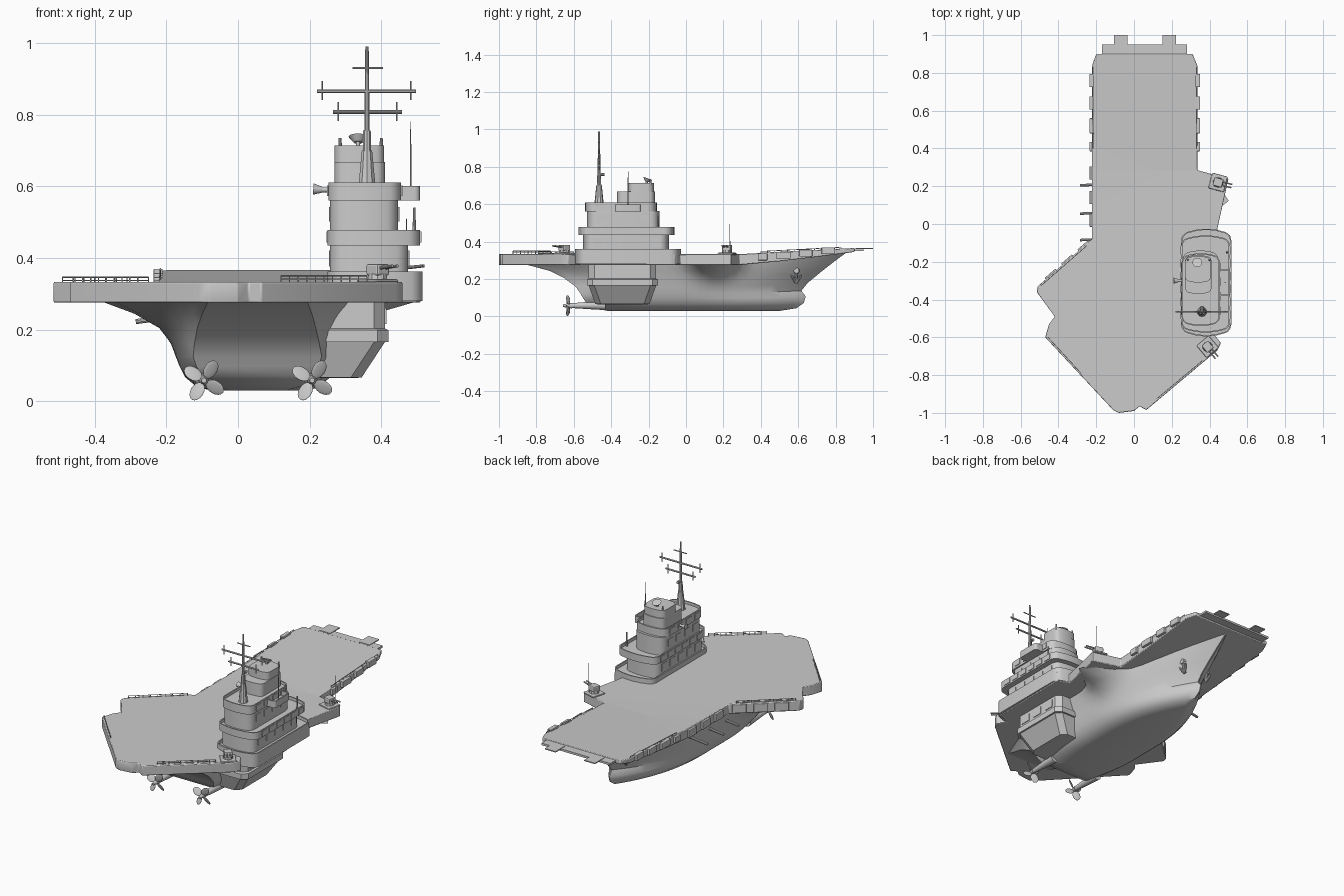
import bpy, bmesh
from math import sin, cos, pi, exp, radians
from mathutils import Vector, Matrix

if "Cube" in bpy.data.objects:
    bpy.data.objects.remove(bpy.data.objects["Cube"])

CX = 0.055  # hull centreline


def finish(name, bm, smooth=True, bevel=0):
    bmesh.ops.recalc_face_normals(bm, faces=bm.faces)
    me = bpy.data.meshes.new(name)
    bm.to_mesh(me)
    bm.free()
    ob = bpy.data.objects.new(name, me)
    bpy.context.collection.objects.link(ob)
    if bevel:
        m = ob.modifiers.new("bevel", 'BEVEL')
        m.width, m.segments, m.limit_method = bevel, 2, 'ANGLE'
    if smooth:
        bpy.ops.object.select_all(action='DESELECT')
        ob.select_set(True)
        bpy.context.view_layer.objects.active = ob
        bpy.ops.object.shade_smooth_by_angle(angle=radians(35))
    return ob


def boxes(name, items, bevel=0):
    """items: (centre, size, z rotation)"""
    bm = bmesh.new()
    for c, s, a in items:
        bmesh.ops.create_cube(bm, size=1, matrix=Matrix.Translation(c) @ Matrix.Rotation(a, 4, 'Z') @ Matrix.Diagonal((*s, 1)))
    return finish(name, bm, False, bevel)


def tubes(name, items, n=10):
    """items: (start, end, start radius, end radius)"""
    bm = bmesh.new()
    for p, q, r1, r2 in items:
        p, q = Vector(p), Vector(q)
        d = q - p
        M = Matrix.Translation((p + q) / 2) @ d.to_track_quat('Z', 'Y').to_matrix().to_4x4()
        bmesh.ops.create_cone(bm, cap_ends=True, segments=n, radius1=r1, radius2=r2, depth=d.length, matrix=M)
    return finish(name, bm)


def extrude(bm, pts, z0, z1):
    f = bm.faces.new([bm.verts.new((x, y, z0)) for x, y in pts])
    top = bmesh.ops.extrude_face_region(bm, geom=[f])['geom']
    for v in [g for g in top if isinstance(g, bmesh.types.BMVert)]:
        v.co.z = z1
    return [g for g in top if isinstance(g, bmesh.types.BMFace)]


# flight deck: outline slab, sloping up toward the bow
outline = [(-0.2, 0.9), (-0.222, 0.84), (-0.222, -0.08), (-0.51, -0.33), (-0.515, -0.36), (-0.42, -0.49), (-0.45, -0.53),
           (-0.47, -0.6), (-0.11, -0.985), (-0.08, -1), (0, -0.99), (0.03, -0.965), (0.065, -0.985), (0.44, -0.67),
           (0.46, -0.63), (0.42, -0.58), (0.5, -0.56), (0.51, -0.06), (0.44, -0.03), (0.5, 0.24), (0.335, 0.285),
           (0.335, 0.84), (0.31, 0.9)]
bm = bmesh.new()
extrude(bm, outline, 0.275, 0.333)
for y in (0.28, 0.5, 0.7):
    bmesh.ops.bisect_plane(bm, geom=bm.verts[:] + bm.edges[:] + bm.faces[:], plane_co=(0, y, 0), plane_no=(0, 1, 0))


def rise(y, top):
    u = max(0, (y - 0.28) / 0.62)
    return 0.033 * u if top else 0.07 * u ** 1.2


for v in bm.verts:
    v.co.z += rise(v.co.y, v.co.z > 0.3)
finish("flight_deck", bm, True, 0.004)
boxes("bow_ramp", [((CX, 0.92, 0.357), (0.45, 0.06, 0.012), 0)] +
      [((x, 0.955, 0.363), (0.07, 0.09, 0.006), 0) for x in (-0.07, 0.187)])

# hull: lofted waterlines (height fraction, stern y, bow y, half width, stern fullness)
levels = [(0, -0.42, 0.5, 0.13, .6), (0.05, -0.48, 0.59, 0.17, .7), (0.15, -0.53, 0.63, 0.2, .75), (0.27, -0.55, 0.64, 0.215, .78),
          (0.38, -0.565, 0.617, 0.225, .78), (0.52, -0.59, 0.65, 0.235, .72), (0.7, -0.65, 0.72, 0.245, .65),
          (0.86, -0.73, 0.79, 0.26, .57), (1.0, -0.86, 0.86, 0.27, .5)]
N = 28


def hull_point(lv, s, side):
    t, ys, yb, hw, full = lv
    y = ys + (yb - ys) * s
    w = 1.0
    if s < 0.3:
        w = full + (1 - full) * sin(s / 0.3 * pi / 2)
    if s > 0.45:
        w = 1 - ((s - 0.45) / 0.55) ** (2.3 - 0.6 * t)
    x = hw * w + 0.003
    if side < 0:
        x += 0.17 * t ** 4 * exp(-((y + 0.42) / 0.17) ** 2)
    else:
        x += 0.2 * t ** 6 * exp(-((y - 0.14) / 0.1) ** 2)
    return (CX + side * x, y, 0.03 + t * (0.249 + rise(y, False)))


bm = bmesh.new()
rows = [[bm.verts.new(hull_point(lv, i / N, -1)) for i in range(N + 1)] +
        [bm.verts.new(hull_point(lv, i / N, 1)) for i in range(N, -1, -1)] for lv in levels]
for a, b in zip(rows, rows[1:]):
    for i in range(len(a)):
        j = (i + 1) % len(a)
        bm.faces.new((a[i], a[j], b[j], b[i]))
for r in (rows[0], rows[-1]):
    for i in range(N):
        bm.faces.new((r[i], r[i + 1], r[-2 - i], r[-1 - i]))
finish("hull", bm)

# starboard bulge below the island
bm = bmesh.new()
prof = [(0.33, 0.065, 0.05), (0.345, 0.066, 0.035), (0.41, 0.165, 0), (0.42, 0.165, -0.01), (0.42, 0.198, -0.01), (0.41, 0.203, 0), (0.41, 0.28, 0)]
rows = [[bm.verts.new(p) for p in ((0.22, -0.52 + d, z), (x - 0.03, -0.52 + d, z), (x, -0.49 + d, z), (x, -0.19 - d, z),
                                   (x - 0.03, -0.16 - d, z), (0.22, -0.16 - d, z))] for x, z, d in prof]
for a, b in zip(rows, rows[1:]):
    for i in range(6):
        bm.faces.new((a[i], a[(i + 1) % 6], b[(i + 1) % 6], b[i]))
bm.faces.new(rows[0])
bm.faces.new(rows[-1])
finish("island_support", bm, False)
boxes("support_windows", [((0.411, y, 0.238), (0.006, 0.06, 0.045), 0) for y in (-0.44, -0.34, -0.24)])


# island tiers: rounded plans with bowed ends, balconies get a sunken floor
def tier(name, x0, x1, y0, y1, z0, z1, bow=0.02, r=0.03, lip=0):
    pts, xm, hw = [], (x0 + x1) / 2, (x1 - x0) / 2
    for cx, cy, a0 in ((x1 - r, y1 - r - bow, 0), (x0 + r, y1 - r - bow, 90), (x0 + r, y0 + r + bow, 180), (x1 - r, y0 + r + bow, 270)):
        pts += [(cx + r * cos(radians(a0 + k * 22.5)), cy + r * sin(radians(a0 + k * 22.5))) for k in range(5)]
        if a0 in (0, 180):
            sg, ye = (1, y1 - bow) if a0 == 0 else (-1, y0 + bow)
            pts += [(xm + sg * f * (hw - r), ye) for f in (0.6, 0.2, -0.2, -0.6)]
    ym = (y0 + y1) / 2
    pts = [(x, y + (1 if y > ym else -1) * bow * (1 - ((x - xm) / hw) ** 2)) for x, y in pts]
    bm = bmesh.new()
    top = extrude(bm, pts, z0, z1)
    if lip:
        bmesh.ops.recalc_face_normals(bm, faces=bm.faces)
        bmesh.ops.inset_region(bm, faces=top, thickness=0.007)
        g = bmesh.ops.extrude_face_region(bm, geom=top)['geom']
        bmesh.ops.delete(bm, geom=top, context='FACES')
        for v in [q for q in g if isinstance(q, bmesh.types.BMVert)]:
            v.co.z -= lip
    finish(name, bm)


tier("island_base", 0.25, 0.515, -0.595, -0.025, 0.28, 0.362, 0.03, 0.03, 0.018)
tier("island_lower", 0.257, 0.475, -0.55, -0.09, 0.34, 0.44)
tier("lower_balcony", 0.25, 0.508, -0.575, -0.06, 0.435, 0.478, 0.025, 0.03, 0.018)
tier("island_middle", 0.257, 0.447, -0.53, -0.14, 0.455, 0.565)
tier("upper_balcony", 0.252, 0.455, -0.54, -0.155, 0.56, 0.61, 0.02, 0.03, 0.016)
tier("side_balcony", 0.44, 0.508, -0.38, -0.24, 0.56, 0.6, 0, 0.015, 0.025)
tier("bridge", 0.27, 0.41, -0.37, -0.165, 0.59, 0.668, 0.012, 0.02)
tier("bridge_top", 0.27, 0.408, -0.31, -0.17, 0.66, 0.713, 0.012, 0.02)

# window panels along the island sides
wins = []
for x0, x1, ya, yb, z, h, n in ((0.257, 0.475, -0.47, -0.16, 0.398, 0.045, 5), (0.257, 0.447, -0.45, -0.22, 0.522, 0.04, 4),
                                (0.25, 0.508, -0.48, -0.14, 0.458, 0.03, 6), (0.252, 0.455, -0.46, -0.23, 0.587, 0.03, 4)):
    for k in range(n):
        y = ya + (yb - ya) * k / (n - 1)
        wins += [((x, y, z), (0.007, 0.045, h), 0) for x in (x0, x1)]
boxes("island_windows", wins)

# mast with yards
mx, my = 0.36, -0.465
mast = [((mx, my, 0.59), (mx, my, 0.70), 0.026, 0.015), ((mx, my, 0.70), (mx, my, 0.755), 0.012, 0.011),
        ((mx, my, 0.755), (mx, my, 0.99), 0.008, 0.005), ((mx, my, 0.76), (mx, my + 0.03, 0.76), 0.008, 0.008)]
for xa, xb, z, r in ((0.265, 0.458, 0.807, 0.005), (0.22, 0.497, 0.865, 0.005), (0.32, 0.405, 0.93, 0.003)):
    mast.append(((xa, my, z), (xb, my, z), r, r))
    if r > 0.004:
        mast += [((x, my, z - 0.025), (x, my, z + 0.028), 0.0025, 0.0025) for x in (xa + 0.015, xb - 0.015)]
tubes("mast", mast)
tubes("aerials", [((0.482, -0.31, 0.58), (0.482, -0.31, 0.78), 0.0025, 0.0012), ((0.492, -0.15, 0.46), (0.492, -0.15, 0.54), 0.006, 0.003),
                  ((0.47, 0.235, 0.33), (0.47, 0.235, 0.51), 0.002, 0.001)] +
      [((x, -0.19, 0.70), (x, -0.19, 0.735), 0.006, 0.004) for x in (0.285, 0.4)])
tubes("signal_horn", [((0.26, -0.3, 0.59), (0.235, -0.3, 0.59), 0.007, 0.007), ((0.235, -0.3, 0.59), (0.21, -0.3, 0.592), 0.008, 0.016)], 16)
tubes("radar_dish", [((0.335, -0.21, 0.71), (0.335, -0.21, 0.728), 0.006, 0.006), ((0.335, -0.21, 0.722), (0.335, -0.204, 0.738), 0.012, 0.026)], 20)

# deck guns on raised pads
for nm, x, y, a in (("forward_gun", 0.445, 0.22, -15), ("aft_gun", 0.39, -0.65, -50)):
    a = radians(a)
    d, s = Vector((cos(a), sin(a), 0.1)), Vector((-sin(a), cos(a), 0))
    p = Vector((x, y, 0.37))
    boxes(nm + "_mount", [((x, y, 0.335), (0.085, 0.085, 0.012), a), ((x, y, 0.367), (0.05, 0.045, 0.033), a)], 0.008)
    tubes(nm + "_barrels", [(p + s * k, p + d * 0.075 + s * k, 0.005, 0.004) for k in (-0.009, 0.009)] +
          [((x, y, 0.335), (x, y, 0.355), 0.028, 0.026)])

# propellers and shafts
for nm, x in (("port", -0.095), ("starboard", 0.207)):
    c = Vector((x, -0.63, 0.058))
    tubes(nm + "_shaft", [(c + Vector((0, 0.02, 0)), (x, -0.43, 0.06), 0.013, 0.026), (c - Vector((0, 0.028, 0)), c + Vector((0, 0.02, 0)), 0.007, 0.015)], 16)
    bm = bmesh.new()
    for k in range(4):
        M = Matrix.Translation(c) @ Matrix.Rotation(radians(32 + 90 * k), 4, 'Y') @ Matrix.Rotation(radians(30), 4, 'X')
        q = bmesh.ops.create_uvsphere(bm, u_segments=14, v_segments=8, radius=1,
                                      matrix=M @ Matrix.Translation((0.036, 0, 0)) @ Matrix.Diagonal((0.028, 0.003, 0.021, 1)))
    finish(nm + "_propeller", bm)

# anchors on both bows
for nm, sd in (("port", -1), ("starboard", 1)):
    hx, hy, hz = hull_point(levels[6], 0.905, sd)
    tubes(nm + "_anchor", [((hx + sd * 0.012, hy, hz + 0.03), (hx - sd * 0.002, hy, hz - 0.045), 0.007, 0.009)] +
          [((hx, hy, hz - 0.045), (hx + sd * 0.014, hy + k * 0.028, hz - 0.005), 0.009, 0.004) for k in (-1, 1)] +
          [((hx + sd * 0.003, hy, hz + 0.02), (hx + sd * 0.02, hy, hz + 0.02), 0.018, 0.015)])

# galleries hanging off the deck edges, and side booms
gal = []
for y, l in ((0.41, 0.05), (0.52, 0.08), (0.64, 0.07), (0.76, 0.07)):
    z = 0.31 + rise(y, False) * 0.8
    gal += [((x, y, z), (0.025, l, 0.036), 0) for x in (-0.223, 0.337)]
gal += [((-0.225, y, 0.305), (0.02, 0.07, 0.045), 0) for y in (0.02, 0.14, 0.27)]
for t in (0.15, 0.45, 0.75):
    gal.append(((-0.222 - 0.288 * t, -0.08 - 0.25 * t, 0.306), (0.075, 0.018, 0.05), 0.715))
boxes("edge_galleries", gal, 0.003)
tubes("side_booms", [((-0.16, y, 0.24), (-0.285, y - 0.005, 0.222), 0.008, 0.007) for y in (0.21, 0.06, -0.08)])


# low railings along the deck edges
def railing(name, a, b, n):
    a, b = Vector(a), Vector(b)
    up = Vector((0, 0, 0.018))
    segs = [(a + up * k, b + up * k, 0.0018, 0.0018) for k in (0.5, 1)]
    segs += [(a.lerp(b, i / n), a.lerp(b, i / n) + up, 0.002, 0.002) for i in range(n + 1)]
    tubes(name, segs, 6)


railing("aft_railing", (0.12, -0.925, 0.332), (0.36, -0.725, 0.332), 10)
railing("port_railing", (-0.455, -0.6, 0.328), (-0.28, -0.79, 0.328), 8)
railing("angled_railing", (-0.49, -0.325, 0.328), (-0.25, -0.115, 0.328), 8)
for nm, x in (("port_bow", -0.217), ("starboard_bow", 0.33)):
    railing(nm + "_railing", (x, 0.4, 0.33), (x, 0.83, 0.352), 12)
